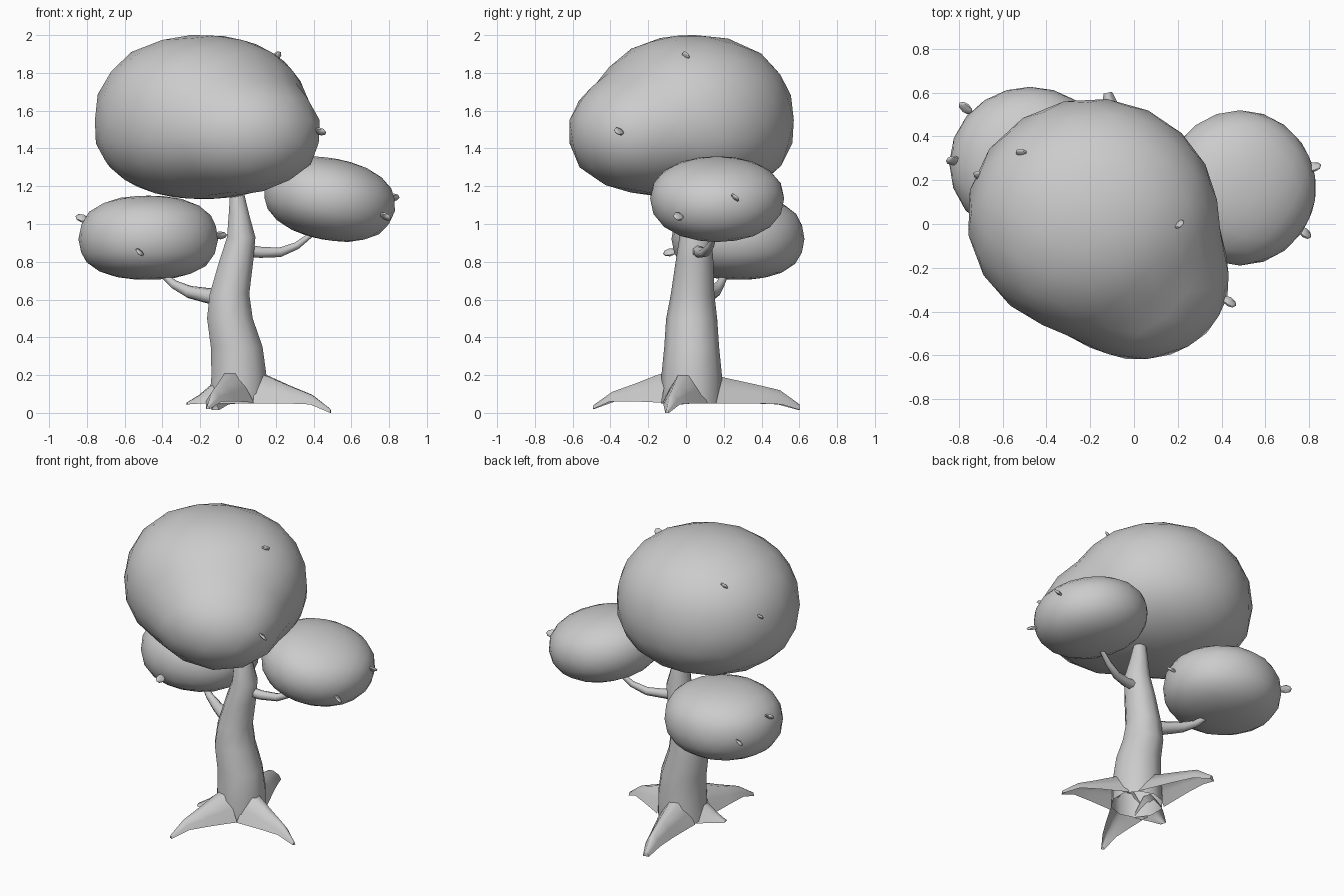
import bpy, bmesh, math
from mathutils import Vector, Matrix

if "Cube" in bpy.data.objects:
    bpy.data.objects.remove(bpy.data.objects["Cube"])


def finish(name, bm, angle=60):
    bmesh.ops.recalc_face_normals(bm, faces=bm.faces)
    me = bpy.data.meshes.new(name)
    bm.to_mesh(me)
    bm.free()
    ob = bpy.data.objects.new(name, me)
    bpy.context.collection.objects.link(ob)
    bpy.ops.object.select_all(action='DESELECT')
    ob.select_set(True)
    bpy.context.view_layer.objects.active = ob
    bpy.ops.object.shade_smooth_by_angle(angle=math.radians(angle))
    return ob


def tube(name, sections, sides, level=False):
    """Loft rings given as (x, y, z, half width, half height)."""
    bm = bmesh.new()
    pts = [Vector(s[:3]) for s in sections]
    rings = []
    for i, s in enumerate(sections):
        if level:
            u, v = Vector((1, 0, 0)), Vector((0, 1, 0))
        else:
            t = (pts[min(i + 1, len(pts) - 1)] - pts[max(i - 1, 0)]).normalized()
            u = t.cross(Vector((0, 0, 1))).normalized()
            v = u.cross(t)
        ring = []
        for k in range(sides):
            a = 2 * math.pi * (k + 0.5) / sides
            ring.append(bm.verts.new(pts[i] + u * s[3] * math.cos(a) + v * s[4] * math.sin(a)))
        rings.append(ring)
    for a, b in zip(rings, rings[1:]):
        for k in range(sides):
            n = (k + 1) % sides
            bm.faces.new((a[k], a[n], b[n], b[k]))
    if not level:
        bm.faces.new(rings[0])
    bm.faces.new(rings[-1])
    return finish(name, bm)


def root(name, tip, base, sections):
    """Flared arched root, open underneath: (part of the run, underside z, top z, half width)."""
    run = tip - base
    side = Vector((-run.y, run.x, 0)).normalized()
    arch = ((-1, 0), (-0.65, 0.5), (-0.25, 1), (0.25, 1), (0.65, 0.5), (1, 0))
    bm = bmesh.new()
    rings = []
    for t, low, top, w in sections:
        p = base + run * t
        rings.append([bm.verts.new(p + side * w * a + Vector((0, 0, low + (top - low) * h)))
                      for a, h in arch])
    for a, b in zip(rings, rings[1:]):
        for k in range(5):
            bm.faces.new((b[k], b[k + 1], a[k + 1], a[k]))
    bm.faces.new(rings[-1])
    ob = finish(name, bm, 60)
    # keep the open shell facing up
    if sum(p.normal.z * p.area for p in ob.data.polygons) < 0:
        ob.data.flip_normals()
    return ob


def crown(name, origin, blobs, tilt=0):
    """Ball pushed out to a soft union of blobs: (centre, rx, ry, z up, z down, power)."""
    def inside(p):
        total = 0
        for c, rx, ry, up, down, e in blobs:
            d = p - Vector(c)
            rz = up if d.z > 0 else down
            f = (math.hypot(d.x / rx, d.y / ry) ** e + abs(d.z / rz) ** e) ** (1 / e)
            total += math.exp(-14 * (f - 1))
        return total >= 1
    bm = bmesh.new()
    bmesh.ops.create_icosphere(bm, subdivisions=3, radius=1)
    o = Vector(origin)
    for v in bm.verts:
        d = Vector((v.co.x, v.co.y, v.co.z * 0.75)).normalized()
        lo, hi = 0.0, 1.0
        for _ in range(24):
            mid = (lo + hi) / 2
            if inside(o + d * mid):
                lo = mid
            else:
                hi = mid
        v.co = o + d * lo
    turn = Matrix.Rotation(math.radians(tilt), 3, 'Y')
    bmesh.ops.rotate(bm, verts=bm.verts, cent=o, matrix=turn)
    return finish(name, bm, 80)


# Foliage
crown("main_crown", (-0.12, -0.05, 1.55), [
    ((-0.19, 0.035, 1.53), 0.575, 0.54, 0.472, 0.40, 2.25),
    ((0.03, -0.255, 1.48), 0.41, 0.37, 0.31, 0.31, 2.1)])
crown("left_crown", (-0.475, 0.28, 0.92),
      [((-0.475, 0.275, 0.92), 0.37, 0.352, 0.23, 0.215, 2.4)])
crown("right_crown", (0.485, 0.165, 1.135),
      [((0.485, 0.165, 1.135), 0.352, 0.355, 0.213, 0.22, 2.25)], 11)

# Trunk
tube("trunk", [
    (0.0, 0.03, 0.05, 0.16, 0.162), (0.005, 0.03, 0.2, 0.153, 0.16),
    (-0.007, 0.03, 0.35, 0.144, 0.145), (-0.043, 0.03, 0.5, 0.127, 0.135),
    (-0.045, 0.035, 0.63, 0.11, 0.115), (-0.01, 0.045, 0.8, 0.095, 0.1),
    (0.017, 0.05, 0.93, 0.079, 0.085), (0.005, 0.05, 1.05, 0.057, 0.063),
    (-0.01, 0.05, 1.22, 0.03, 0.03)], 10, level=True)

# Roots
long_root = [(0.22, 0.05, 0.21, 0.125), (0.32, 0.05, 0.195, 0.11), (0.55, 0.05, 0.145, 0.08),
             (0.8, 0.045, 0.095, 0.045), (1.0, 0.0, 0.02, 0.01)]
blunt_root = [(0.2, 0.05, 0.205, 0.125), (0.32, 0.05, 0.185, 0.11), (0.6, 0.05, 0.15, 0.075),
              (0.82, 0.045, 0.12, 0.05), (1.0, 0.015, 0.045, 0.02)]
stub_root = [(0.4, 0.05, 0.17, 0.11), (0.55, 0.05, 0.14, 0.09), (0.75, 0.05, 0.095, 0.06),
             (1.0, 0.045, 0.055, 0.02)]
base = Vector((0, 0.02, 0))
root("right_root", Vector((0.49, -0.1, 0)), base, long_root)
root("front_root", Vector((-0.16, -0.49, 0.02)), base, long_root)
root("back_root", Vector((-0.12, 0.6, 0)), base, blunt_root)
root("left_root", Vector((-0.27, -0.04, 0)), base, stub_root)

# Branches
tube("right_branch", [(0.03, 0.06, 0.86, 0.035, 0.035), (0.12, 0.07, 0.85, 0.03, 0.03),
                      (0.22, 0.1, 0.85, 0.026, 0.026), (0.31, 0.13, 0.885, 0.02, 0.02),
                      (0.42, 0.16, 0.97, 0.012, 0.012)], 7)
tube("left_branch", [(-0.06, 0.06, 0.6, 0.06, 0.055), (-0.16, 0.1, 0.62, 0.045, 0.042),
                     (-0.26, 0.15, 0.64, 0.034, 0.034), (-0.34, 0.18, 0.68, 0.024, 0.024),
                     (-0.43, 0.22, 0.76, 0.014, 0.014)], 7)

# Small leaves sticking out of the foliage
main, left, right = Vector((-0.15, 0, 1.55)), Vector((-0.475, 0.28, 0.92)), Vector((0.485, 0.165, 1.135))
leaves = [(main, (0.2, 0.0, 1.885)), (main, (0.435, -0.355, 1.49)), (main, (-0.51, 0.32, 1.84)),
          (main, (-0.7, 0.22, 1.65)),
          (left, (-0.825, 0.29, 1.03)), (left, (-0.77, 0.53, 0.93)), (left, (-0.52, -0.085, 0.85)),
          (left, (-0.095, 0.25, 0.94)), (right, (0.82, 0.26, 1.14)), (right, (0.78, -0.04, 1.04))]
for i, (c, p) in enumerate(leaves):
    p = Vector(p)
    turn = (p - c).to_track_quat('Z', 'X').to_matrix().to_4x4() @ Matrix.Rotation(0.8, 4, 'Z')
    bm = bmesh.new()
    bmesh.ops.create_uvsphere(bm, u_segments=6, v_segments=4, radius=1,
                              matrix=Matrix.Translation(p) @ turn @ Matrix.Diagonal((0.029, 0.011, 0.037, 1)))
    finish("leaf_%d" % (i + 1), bm)
